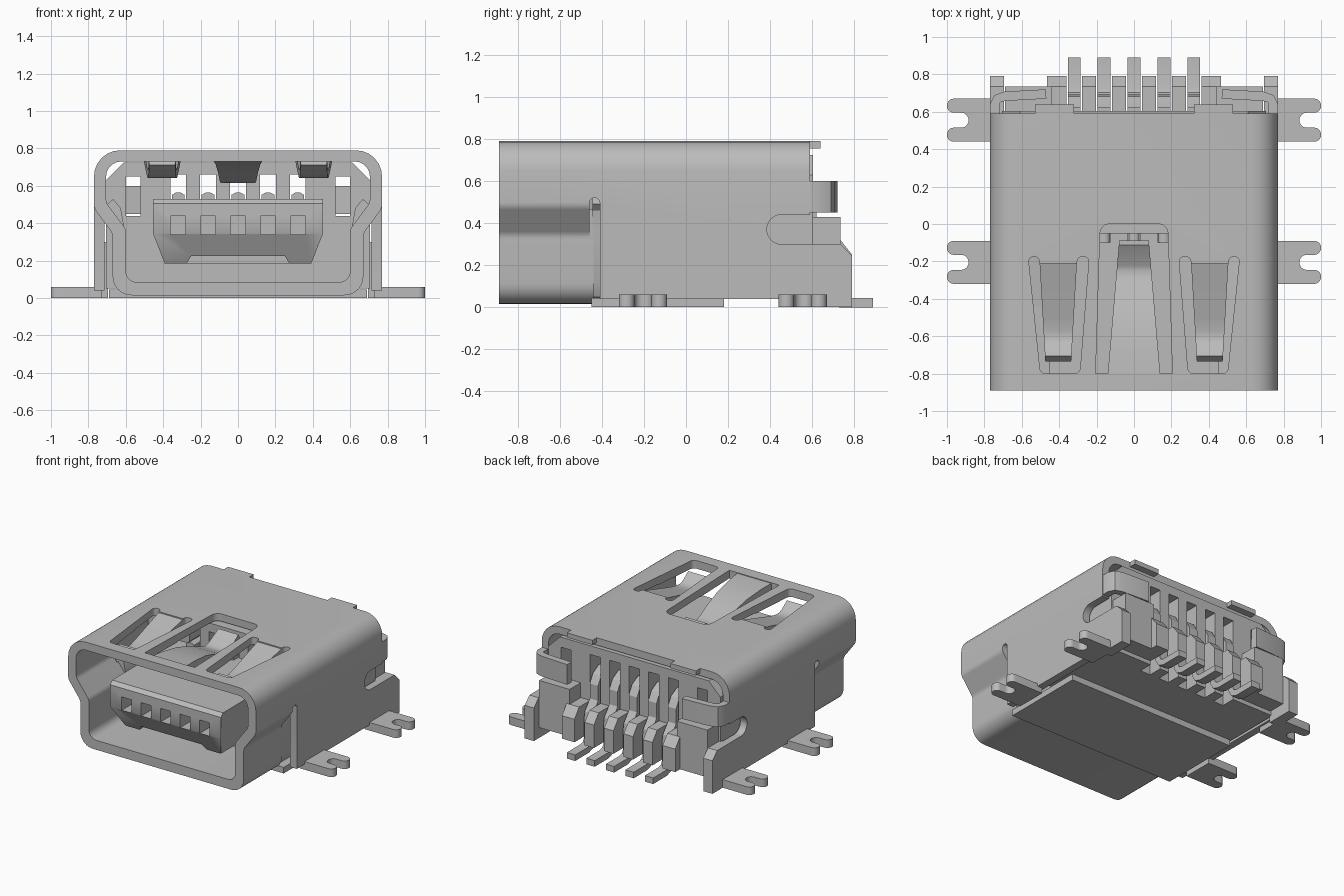
import bpy, bmesh, math
from mathutils import Vector

cube = bpy.data.objects.get("Cube")
if cube:
    bpy.data.objects.remove(cube, do_unlink=True)

metal = bpy.data.materials.new("plain grey")
metal.use_nodes = True
GREY = (0.5, 0.5, 0.5, 1)
metal.diffuse_color = GREY
metal.node_tree.nodes["Principled BSDF"].inputs["Base Color"].default_value = GREY


def rounded(corners, steps=6):
    """Round every corner given as (u, v, radius); (u, v) stays sharp."""
    out, n = [], len(corners)
    for i, c in enumerate(corners):
        p = Vector(c[:2])
        if len(c) < 3:
            out.append(tuple(p))
            continue
        a = (Vector(corners[i - 1][:2]) - p).normalized()
        b = (Vector(corners[(i + 1) % n][:2]) - p).normalized()
        half = a.angle(b) / 2
        centre = p + (a + b).normalized() * c[2] / math.sin(half)
        t = c[2] / math.tan(half)
        s, e = p + a * t - centre, p + b * t - centre
        sweep = s.angle_signed(e)
        for k in range(steps + 1):
            ang = -sweep * k / steps
            out.append((centre.x + s.x * math.cos(ang) - s.y * math.sin(ang),
                        centre.y + s.x * math.sin(ang) + s.y * math.cos(ang)))
    return out


def mirrored(half):
    """Close a right-hand half outline with its reflection."""
    return half + [(-c[0],) + tuple(c[1:]) for c in reversed(half)]


def prism(name, pts, axis, lo, hi, warp=None):
    """Extrude an outline along an axis from lo to hi."""
    place = {"X": lambda u, v: (lo, u, v), "Y": lambda u, v: (u, lo, v),
             "Z": lambda u, v: (u, v, lo)}[axis]
    bm = bmesh.new()
    face = bm.faces.new([bm.verts.new(place(*p)) for p in pts])
    ext = bmesh.ops.extrude_face_region(bm, geom=[face])
    shift = Vector([(hi - lo) if a == axis else 0 for a in "XYZ"])
    for v in ext["geom"]:
        if isinstance(v, bmesh.types.BMVert):
            v.co += shift
    if warp:
        for v in bm.verts:
            v.co.x = warp(v.co)
    bmesh.ops.recalc_face_normals(bm, faces=bm.faces)
    me = bpy.data.meshes.new(name)
    bm.to_mesh(me)
    bm.free()
    me.materials.append(metal)
    ob = bpy.data.objects.new(name, me)
    bpy.context.collection.objects.link(ob)
    return ob


def box(name, x0, x1, y0, y1, z0, z1):
    return prism(name, [(x0, y0), (x1, y0), (x1, y1), (x0, y1)], "Z", z0, z1)


def ribbon(path, t):
    """Outline of a strip of thickness t that follows an open path."""
    p = [Vector(q) for q in path]
    left, right = [], []
    for i, q in enumerate(p):
        d = (p[min(i + 1, len(p) - 1)] - p[max(i - 1, 0)]).normalized()
        n = Vector((-d.y, d.x)) * t / 2
        left.append(tuple(q + n))
        right.append(tuple(q - n))
    return left + right[::-1]


def cut(targets, cutters):
    for ob in targets:
        bpy.context.view_layer.objects.active = ob
        for c in cutters:
            m = ob.modifiers.new("cut", "BOOLEAN")
            m.operation, m.solver, m.object = "DIFFERENCE", "EXACT", c
            bpy.ops.object.modifier_apply(modifier=m.name)
    for c in cutters:
        bpy.data.objects.remove(c, do_unlink=True)


PINS = [-0.32, -0.16, 0, 0.16, 0.32]

# Flared mouth of the metal shell
mouth = prism("shell_mouth", rounded(mirrored([
    (0.67, 0.015, 0.1), (0.67, 0.345, 0.06), (0.77, 0.48, 0.06), (0.77, 0.79, 0.14)])),
    "Y", -0.89, -0.44)
inner = mirrored([(0.60, 0.085, 0.06), (0.60, 0.37, 0.06), (0.705, 0.51, 0.06), (0.705, 0.73, 0.08)])
cut([mouth], [prism("mouth_cutter", rounded(inner), "Y", -1, -0.3)])

# Bent-over top and sides of the shell
side = [(0.77, 0.04), (0.77, 0.79, 0.14)]
liner = [(-0.715, 0.735, 0.09), (-0.715, 0.04)]
body = prism("shell_body", rounded(
    side + [(-c[0],) + c[1:] for c in side[::-1]] + liner[::-1]
    + [(-c[0],) + c[1:] for c in liner]), "Y", -0.44, 0.59)

# Spring windows in the top, slits and rear slots in the sides
cuts = [prism("centre_window", rounded([
    (-0.205, -0.80), (0.205, -0.80), (0.18, 0.0, 0.05), (-0.18, 0.0, 0.05)]), "Z", 0.6, 1)]
for s in (-1, 1):
    cuts.append(prism("side_window", rounded([
        (s * 0.50, -0.80, 0.03), (s * 0.29, -0.80, 0.03), (s * 0.24, -0.175, 0.025),
        (s * 0.30, -0.175, 0.025), (s * 0.305, -0.21), (s * 0.505, -0.21),
        (s * 0.51, -0.175, 0.025), (s * 0.565, -0.175, 0.025)]), "Z", 0.6, 1))
    x0, x1 = sorted((s * 0.671, s * 0.85))
    cuts.append(prism("side_slit", rounded([
        (-0.46, -0.1), (-0.41, -0.1), (-0.41, 0.52, 0.024), (-0.46, 0.52, 0.024)]), "X", x0, x1))
    cuts.append(prism("rear_slot", rounded([
        (0.385, 0.30, 0.069), (0.9, 0.30), (0.9, 0.44), (0.385, 0.44, 0.069)]), "X", x0, x1))
cut([mouth, body], cuts)

# Folded lower lining and bottom plate
lower = [(0.69, 0.51), (0.655, 0.47), (0.635, 0.36), (0.635, 0.12), (0.61, 0.07), (0.56, 0.05)]
prism("neck_lining", ribbon(lower + [(-x, z) for x, z in lower[::-1]], 0.06), "Y", -0.445, -0.04)
box("bottom_plate", -0.69, 0.69, -0.45, 0.18, 0, 0.045)

# Spring fingers pressed down from the top
prism("centre_spring", ribbon([(-0.83, 0.764), (-0.7, 0.757), (-0.55, 0.735), (-0.4, 0.69),
                               (-0.30, 0.648), (-0.25, 0.638), (-0.21, 0.65), (-0.10, 0.72)], 0.045),
      "X", -1, 1, lambda c: c.x * (0.14 - 0.06 * (c.y + 0.8) / 0.7))
for s in (-1, 1):
    prism("side_spring", ribbon([(-0.19, 0.764), (-0.3, 0.735), (-0.5, 0.68), (-0.57, 0.664),
                                 (-0.62, 0.664), (-0.66, 0.68), (-0.72, 0.73)], 0.045),
          "X", -1, 1, lambda c: s * 0.405 + c.x * (0.1 + 0.03 * (c.y + 0.2) / 0.52))

# Solder feet, rear wings, bent retaining tabs and top lips
for s in (-1, 1):
    for y in (-0.205, 0.555):
        prism("solder_foot", rounded([
            (s * 0.73, y - 0.115), (s, y - 0.115, 0.036), (s, y - 0.04, 0.036),
            (s * 0.885, y - 0.04, 0.038), (s * 0.885, y + 0.04, 0.038),
            (s, y + 0.04, 0.036), (s, y + 0.115, 0.036), (s * 0.73, y + 0.115)]), "Z", 0, 0.06)
    x0, x1 = sorted((s * 0.695, s * 0.77))
    prism("rear_wing", [(0.59, 0.0), (0.79, 0.0), (0.79, 0.245), (0.735, 0.30), (0.59, 0.30)],
          "X", x0, x1)
    prism("retaining_tab", ribbon([(s * 0.744, 0.58), (s * 0.744, 0.64), (s * 0.73, 0.67),
                                   (s * 0.69, 0.683), (s * 0.47, 0.695)], 0.05), "Z", 0.45, 0.60)
    x0, x1 = sorted((s * 0.32, s * 0.53))
    box("top_lip", x0, x1, 0.585, 0.64, 0.755, 0.79)

# Plastic housing with contact slots and side openings
housing = prism("housing", mirrored([(0.705, 0.05), (0.705, 0.63), (0.61, 0.725)]), "Y", -0.05, 0.605)
cuts = [box("slot", x - 0.042, x + 0.042, -0.2, 0.8, 0.50, 0.66) for x in PINS]
cuts += [box("slot_down", x - 0.042, x + 0.042, 0.50, 0.8, -0.1, 0.66) for x in PINS]
cuts += [box("opening", s * 0.56 - 0.04, s * 0.56 + 0.04, -0.2, 0.8, 0.44, 0.65) for s in (-1, 1)]
cut([housing], cuts)

# Rear ledges and the comb between the contacts
for s in (-1, 1):
    x0, x1 = sorted((s * 0.44, s * 0.69))
    box("rear_ledge", x0, x1, 0.58, 0.735, 0.08, 0.43)
for x0, x1 in [(-0.465, -0.362), (0.362, 0.465)] + [(x + 0.042, x + 0.118) for x in PINS[:-1]]:
    prism("comb_tooth", [(0.58, 0.08), (0.79, 0.08), (0.79, 0.25), (0.735, 0.32), (0.58, 0.32)],
          "X", x0, x1)

# Tongue with chamfered nose, centre notch and contact pockets
tongue = prism("tongue", [(-0.85, 0.345), (-0.85, 0.505), (-0.825, 0.53), (-0.04, 0.53),
                          (-0.04, 0.185), (-0.76, 0.185)], "X", -0.455, 0.455,
               lambda c: c.x * (0.86 if c.z < 0.3 else 1))
cuts = [prism("notch", [(-0.29, 0.16), (-0.25, 0.225), (0.25, 0.225), (0.29, 0.16)], "Y", -1, -0.06)]
cuts += [box("pocket", x - 0.04, x + 0.04, -1, -0.72, 0.34, 0.44) for x in PINS]
cut([tongue], cuts)

# Bent contacts with flat solder tails
for x in PINS:
    prism("contact", ribbon([(-0.10, 0.53), (0.52, 0.53), (0.57, 0.50), (0.60, 0.45), (0.60, 0.34),
                             (0.625, 0.30), (0.66, 0.26), (0.67, 0.2), (0.67, 0.07),
                             (0.69, 0.035), (0.73, 0.022), (0.89, 0.022)], 0.045),
          "X", x - 0.034, x + 0.034)
    prism("contact_crown", rounded([(x - 0.034, 0.50), (x + 0.034, 0.50),
                                    (x + 0.034, 0.565, 0.03), (x - 0.034, 0.565, 0.03)]),
          "Y", -0.10, 0.3)

# Smooth the bends and keep the edges crisp
bpy.ops.object.select_all(action="DESELECT")
for ob in bpy.context.collection.objects:
    if ob.type == "MESH":
        ob.select_set(True)
        bpy.context.view_layer.objects.active = ob
bpy.ops.object.shade_smooth_by_angle(angle=math.radians(30))
